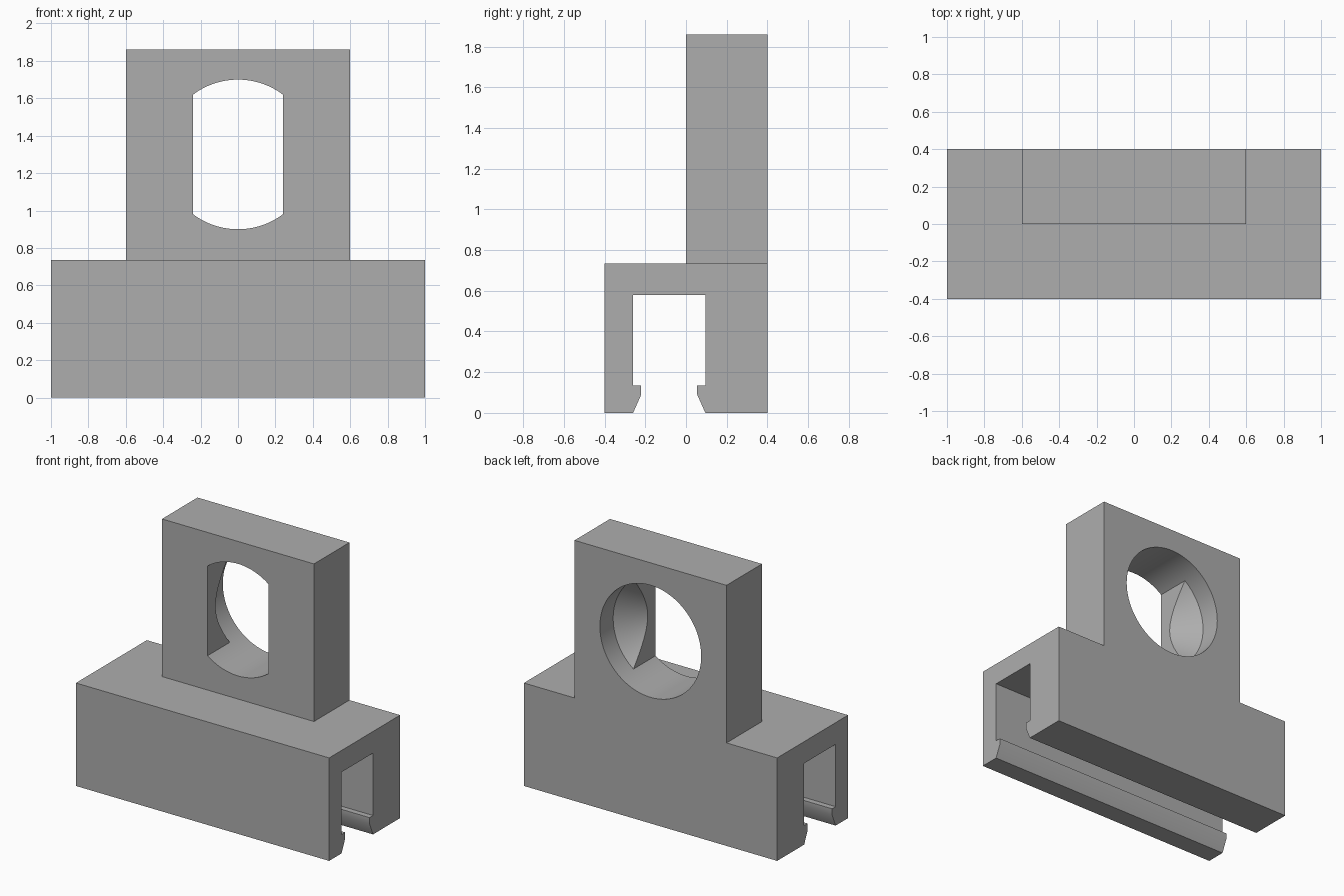
import bpy
import bmesh
from math import sin, cos, pi, acos

if "Cube" in bpy.data.objects:
    bpy.data.objects.remove(bpy.data.objects["Cube"], do_unlink=True)

grey = bpy.data.materials.new("plain grey")
grey.use_nodes = True
colour = (0.42, 0.42, 0.42, 1)
grey.diffuse_color = colour
grey.node_tree.nodes["Principled BSDF"].inputs["Base Color"].default_value = colour


def loft(name, rings):
    """Closed solid skinned through rings of equal point count."""
    bm = bmesh.new()
    loops = [[bm.verts.new(p) for p in ring] for ring in rings]
    n = len(loops[0])
    for a, b in zip(loops, loops[1:]):
        for i in range(n):
            j = (i + 1) % n
            bm.faces.new((a[i], a[j], b[j], b[i]))
    bm.faces.new(loops[0])
    bm.faces.new(loops[-1])
    bmesh.ops.recalc_face_normals(bm, faces=bm.faces)
    mesh = bpy.data.meshes.new(name)
    bm.to_mesh(mesh)
    bm.free()
    mesh.materials.append(grey)
    obj = bpy.data.objects.new(name, mesh)
    bpy.context.collection.objects.link(obj)
    return obj


def combine(target, tool, operation):
    """Apply an exact boolean and discard the tool."""
    mod = target.modifiers.new(operation, "BOOLEAN")
    mod.operation, mod.object, mod.solver = operation, tool, "EXACT"
    bpy.context.view_layer.objects.active = target
    bpy.ops.object.modifier_apply(modifier=mod.name)
    bpy.data.objects.remove(tool, do_unlink=True)


# Clip rail base: channel with two inward snap lips, extruded along x
profile = [(-.4, 0), (-.26, 0), (-.22, .09), (-.22, .135), (-.26, .135), (-.26, .58),
           (.095, .58), (.095, .135), (.055, .135), (.055, .09), (.095, 0),
           (.4, 0), (.4, .735), (-.4, .735)]
body = loft("clip_bracket", [[(x, y, z) for y, z in profile] for x in (-1, 1)])

# Upright plate, flush with the back of the base
outline = [(-.6, .66), (.6, .66), (.6, 1.86), (-.6, 1.86)]
plate = loft("upright_plate", [[(x, y, z) for x, z in outline] for y in (0, .4)])
combine(body, plate, "UNION")

# Round bore outline whose points include the corners of the narrow slot
radius, half_slot, hole_z, seat_y = .4, .24, 1.3, .25
corner = acos(half_slot / radius)


def arc(start, end, steps):
    return [start + (end - start) * i / steps for i in range(steps)]


top_arc = arc(corner, pi - corner, 28)
bottom_arc = [a + pi for a in top_arc]
full = (arc(-corner, corner, 36) + top_arc
        + arc(pi - corner, pi + corner, 36) + bottom_arc)
slot = top_arc + [pi - corner] + bottom_arc + [2 * pi - corner]


def ring(angles, r, y):
    return [(r * cos(a), y, hole_z + r * sin(a)) for a in angles]


# Front slot, then rear bore with a countersunk seat
slot_cutter = loft("slot_cutter", [ring(slot, radius, y) for y in (-.1, .3)])
combine(body, slot_cutter, "DIFFERENCE")
bore_cutter = loft("bore_cutter", [ring(full, .2, seat_y - .2),
                                   ring(full, radius, seat_y),
                                   ring(full, radius, .5)])
combine(body, bore_cutter, "DIFFERENCE")

# Merge coplanar faces and smooth the round surfaces
bm = bmesh.new()
bm.from_mesh(body.data)
bmesh.ops.remove_doubles(bm, verts=bm.verts, dist=.0002)
bmesh.ops.dissolve_limit(bm, angle_limit=.002, verts=bm.verts, edges=bm.edges)
bm.to_mesh(body.data)
bm.free()
bpy.ops.object.select_all(action="DESELECT")
body.select_set(True)
bpy.context.view_layer.objects.active = body
bpy.ops.object.shade_smooth_by_angle(angle=pi / 7)
